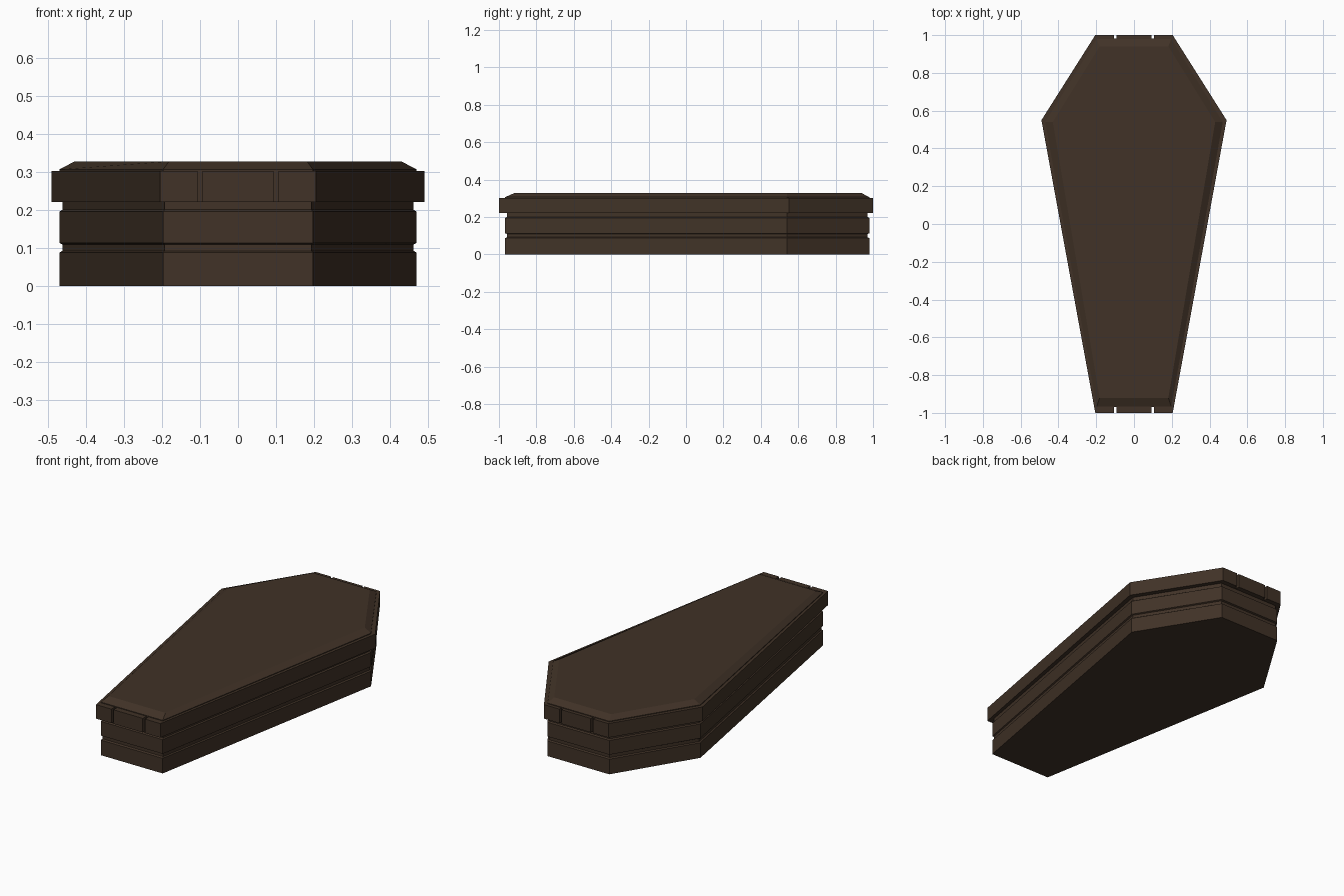
import bpy, bmesh

if "Cube" in bpy.data.objects:
    bpy.data.objects.remove(bpy.data.objects["Cube"])

wood = bpy.data.materials.new("dark_wood")
wood.diffuse_color = (0.052, 0.032, 0.020, 1)
wood.use_nodes = True
wood.node_tree.nodes["Principled BSDF"].inputs["Base Color"].default_value = wood.diffuse_color


def outline(end_x, waist_x, foot_y, waist_y, head_y):
    """Six-sided coffin outline, counter-clockwise from the foot."""
    return [(-end_x, foot_y), (end_x, foot_y), (waist_x, waist_y),
            (end_x, head_y), (-end_x, head_y), (-waist_x, waist_y)]


def loft(name, sections):
    """Stack (z, outline) sections into one closed flat-shaded solid."""
    bm = bmesh.new()
    rings = [[bm.verts.new((x, y, z)) for x, y in pts] for z, pts in sections]
    bm.faces.new(rings[0][::-1])
    bm.faces.new(rings[-1])
    n = len(rings[0])
    for low, high in zip(rings, rings[1:]):
        for i in range(n):
            j = (i + 1) % n
            bm.faces.new((low[i], low[j], high[j], high[i]))
    bmesh.ops.recalc_face_normals(bm, faces=bm.faces)
    mesh = bpy.data.meshes.new(name)
    bm.to_mesh(mesh)
    bm.free()
    mesh.materials.append(wood)
    obj = bpy.data.objects.new(name, mesh)
    bpy.context.collection.objects.link(obj)
    return obj


def notched(pts, front_y, back_y, half=0.007):
    """Cut two plank gaps into the foot and head edges of an outline."""
    def gaps(edge_y, deep_y):
        row = []
        for x in (-0.1, 0.1):
            row += [(x - half, edge_y), (x - half, deep_y),
                    (x + half, deep_y), (x + half, edge_y)]
        return row
    foot, head = pts[0][1], pts[3][1]
    return ([pts[0]] + gaps(foot, front_y) + pts[1:4]
            + gaps(head, back_y)[::-1] + pts[4:])


wall = outline(0.197, 0.47, -0.967, 0.54, 0.98)
groove = outline(0.193, 0.462, -0.957, 0.54, 0.971)
rim = outline(0.205, 0.49, -1.0, 0.55, 1.0)
panel = outline(0.182, 0.43, -0.92, 0.54, 0.94)

# Box with two recessed bands
loft("coffin_body", [(0, wall), (0.087, wall), (0.092, groove), (0.109, groove),
                     (0.113, wall), (0.195, wall), (0.200, groove), (0.222, groove)])

# Overhanging lid rim with plank gaps at both ends
rim_pts = notched(rim, -0.968, 0.981)
loft("lid_rim", [(0.221, rim_pts), (0.302, rim_pts)])

# Chamfered top panel
loft("lid_panel", [(0.302, wall), (0.306, wall), (0.327, panel)])
